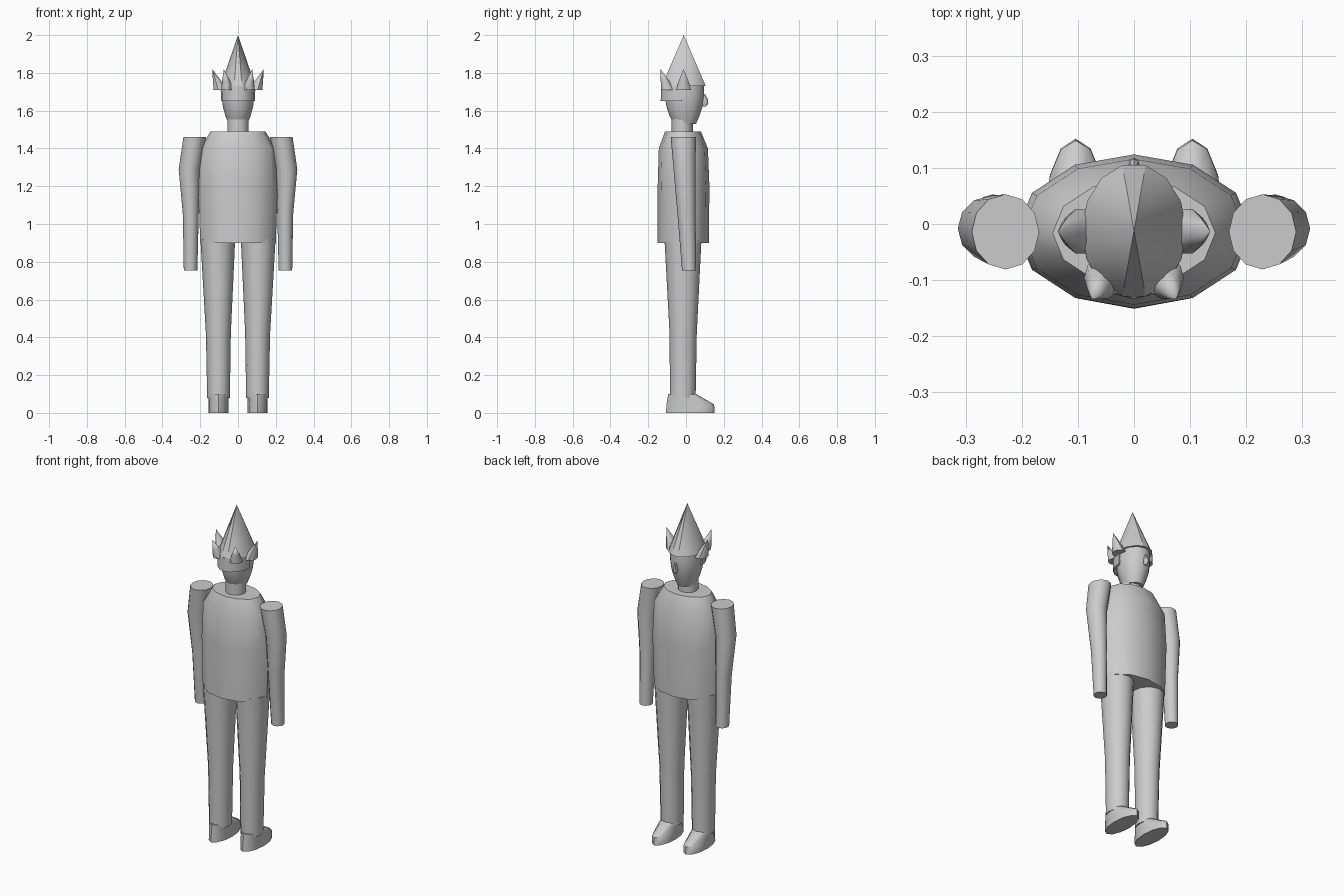
import bpy, bmesh, math

grey = bpy.data.materials.new("plain grey")
grey.diffuse_color = (0.6, 0.6, 0.6, 1)


def finish(name, bm, angle=40):
    bmesh.ops.recalc_face_normals(bm, faces=bm.faces)
    me = bpy.data.meshes.new(name)
    bm.to_mesh(me)
    bm.free()
    me.materials.append(grey)
    ob = bpy.data.objects.new(name, me)
    bpy.context.collection.objects.link(ob)
    bpy.ops.object.select_all(action='DESELECT')
    ob.select_set(True)
    bpy.context.view_layer.objects.active = ob
    bpy.ops.object.shade_smooth_by_angle(angle=math.radians(angle))
    return ob


def loft(name, rings, n=12, arc=(0, 2 * math.pi), angle=40):
    """Closed loft through elliptical rings: (z, x centre, y centre, x radius, y radius)."""
    bm = bmesh.new()
    full = arc[1] - arc[0] > 6.2
    loops = []
    for z, cx, cy, rx, ry in rings:
        count = n if full else n + 1
        if rx == 0:
            loops.append([bm.verts.new((cx, cy, z))] * count)
            continue
        loops.append([bm.verts.new((cx + rx * math.cos(t), cy + ry * math.sin(t), z))
                      for t in (arc[0] + (arc[1] - arc[0]) * i / n for i in range(count))])
    for lo, hi in zip(loops, loops[1:]):
        for i in range(len(lo)):
            j = (i + 1) % len(lo)
            quad = list(dict.fromkeys((lo[i], lo[j], hi[j], hi[i])))
            bm.faces.new(quad)
    for l in (loops[0], loops[-1]):
        if l[0] is not l[1]:
            bm.faces.new(l)
    return finish(name, bm, angle)


# Torso
loft("torso", [(0.90, 0, -0.015, 0.200, 0.136), (1.20, 0, -0.013, 0.210, 0.137),
               (1.40, 0, -0.014, 0.200, 0.130), (1.49, 0, -0.016, 0.145, 0.095)])

# Neck and head
loft("neck", [(1.46, 0, -0.020, 0.056, 0.056), (1.57, 0, -0.020, 0.056, 0.056)])
loft("head", [(1.53, 0, -0.005, 0.050, 0.058), (1.57, 0, -0.008, 0.066, 0.078),
              (1.62, 0, -0.008, 0.080, 0.095), (1.68, 0, -0.008, 0.087, 0.105),
              (1.735, 0, -0.010, 0.084, 0.104)])
loft("nose", [(1.622, 0, 0.098, 0.005, 0.008), (1.637, 0, 0.100, 0.011, 0.018),
              (1.655, 0, 0.100, 0.011, 0.017), (1.685, 0, 0.096, 0.005, 0.006)], 8)

# Hair: back band, tall central cone and four leaning spikes
loft("hair_band", [(1.65, 0, -0.020, 0.090, 0.114), (1.73, 0, -0.018, 0.092, 0.114)],
     8, (math.pi, 2 * math.pi))
loft("hair_cone", [(1.73, 0, -0.012, 0.093, 0.120), (2.0, 0, -0.012, 0, 0)], 14, angle=25)

for s, side in ((-1, "left"), (1, "right")):
    loft(side + "_side_spike", [(1.71, s * 0.093, -0.013, 0.036, 0.042),
                                (1.76, s * 0.112, -0.013, 0.021, 0.026),
                                (1.82, s * 0.136, -0.013, 0, 0)], 10)
    loft(side + "_rear_spike", [(1.71, s * 0.055, -0.096, 0.034, 0.038),
                                (1.76, s * 0.064, -0.113, 0.020, 0.022),
                                (1.82, s * 0.075, -0.134, 0, 0)], 10)
    # Arm, from hand end to shoulder
    loft(side + "_arm", [(0.755, s * 0.251, 0.016, 0.036, 0.037),
                         (1.05, s * 0.250, 0.003, 0.042, 0.048),
                         (1.29, s * 0.257, -0.008, 0.057, 0.058),
                         (1.46, s * 0.229, -0.014, 0.060, 0.067)])
    # Leg
    loft(side + "_leg", [(0.08, s * 0.103, -0.017, 0.060, 0.068),
                         (0.42, s * 0.104, -0.015, 0.066, 0.072),
                         (0.92, s * 0.107, -0.016, 0.092, 0.098)])
    # Shoe, toe towards +y
    loft(side + "_shoe", [(0.0, s * 0.104, 0.023, 0.053, 0.129),
                          (0.045, s * 0.104, 0.023, 0.053, 0.126),
                          (0.10, s * 0.104, -0.020, 0.053, 0.074)])
